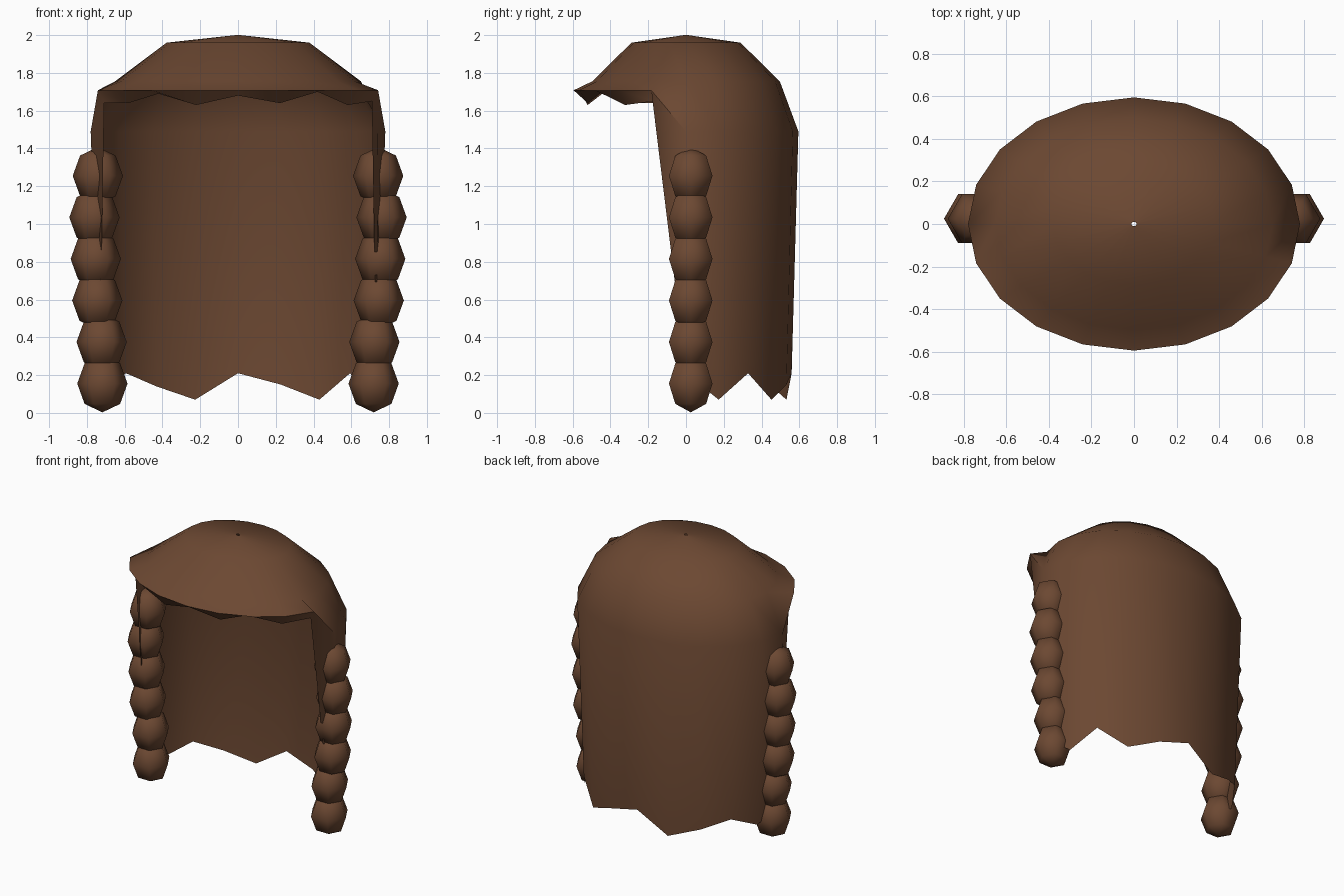
import bpy, bmesh, math
from mathutils import Matrix

if "Cube" in bpy.data.objects:
    bpy.data.objects.remove(bpy.data.objects["Cube"])

brown = bpy.data.materials.new("brown_hair")
brown.diffuse_color = (0.150, 0.065, 0.032, 1)
brown.use_nodes = True
brown.node_tree.nodes["Principled BSDF"].inputs["Base Color"].default_value = brown.diffuse_color

SEG = 20
RX, RY = 0.78, 0.595


def finish(name, bm, angle):
    """Turn a bmesh into a smooth shaded object."""
    mesh = bpy.data.meshes.new(name)
    bm.to_mesh(mesh)
    bm.free()
    mesh.materials.append(brown)
    for p in mesh.polygons:
        p.use_smooth = True
    mesh.set_sharp_from_angle(angle=math.radians(angle))
    obj = bpy.data.objects.new(name, mesh)
    bpy.context.collection.objects.link(obj)
    return obj


# Hair cap: oval rings from the crown down, open at the face
bm = bmesh.new()


def vert(i, scale, z):
    a = 2 * math.pi * i / SEG
    return bm.verts.new((RX * scale * math.cos(a), RY * scale * math.sin(a), z))


def bridge(upper, lower, closed=False):
    n = len(upper)
    for i in range(n if closed else n - 1):
        j = (i + 1) % n
        bm.faces.new((upper[i], lower[i], lower[j], upper[j]))


crown = [[vert(i, s, z) for i in range(SEG)]
         for s, z in ((0.016, 2.0), (0.485, 1.96), (0.835, 1.755))]
bridge(crown[0], crown[1], True)
bridge(crown[1], crown[2], True)

# Long back and sides with a ragged hem
hem = [0.21, 0.07, 0.21, 0.07, 0.15, 0.21, 0.07, 0.14, 0.21, 0.14, 0.21]
temple = [vert(i, 1.0, 1.49) for i in range(11)]
bottom = [vert(i, 0.94, z) for i, z in enumerate(hem)]
bridge(crown[2][:11], temple)
bridge(temple, bottom)

# Fringe flaring out over the forehead, its ragged edge folded under
fringe = [1.64, 1.64, 1.69, 1.63, 1.68, 1.64, 1.70, 1.63, 1.65]
brim = [vert(11 + k, 1.0, 1.708) for k in range(9)]
under = [vert(11 + k, 0.955 if k in (0, 8) else 0.92, z) for k, z in enumerate(fringe)]
bridge(crown[2][11:20], brim)
bridge(brim, under)

# Tapering side locks joining the fringe to the long sides
bm.faces.new((crown[2][10], temple[10], brim[0], crown[2][11]))
bm.faces.new((temple[10], bottom[10], under[0], brim[0]))
bm.faces.new((crown[2][19], brim[8], temple[0], crown[2][0]))
bm.faces.new((brim[8], under[8], bottom[0], temple[0]))
finish("hair_cap", bm, 50)

# Braids: a stack of six hexagonal beads on each side
bead_x = [0.718, 0.722, 0.745, 0.753, 0.76, 0.742]
for side, name in ((-1, "left_braid"), (1, "right_braid")):
    bm = bmesh.new()
    for k, x in enumerate(bead_x):
        place = (Matrix.Translation((side * x, 0.025, 0.155 + 0.22 * k))
                 @ Matrix.Rotation(math.pi / 2, 4, 'Z')
                 @ Matrix.Diagonal((0.133, 0.133, 0.152, 1)))
        bmesh.ops.create_uvsphere(bm, u_segments=6, v_segments=4, radius=1, matrix=place)
    finish(name, bm, 80)
